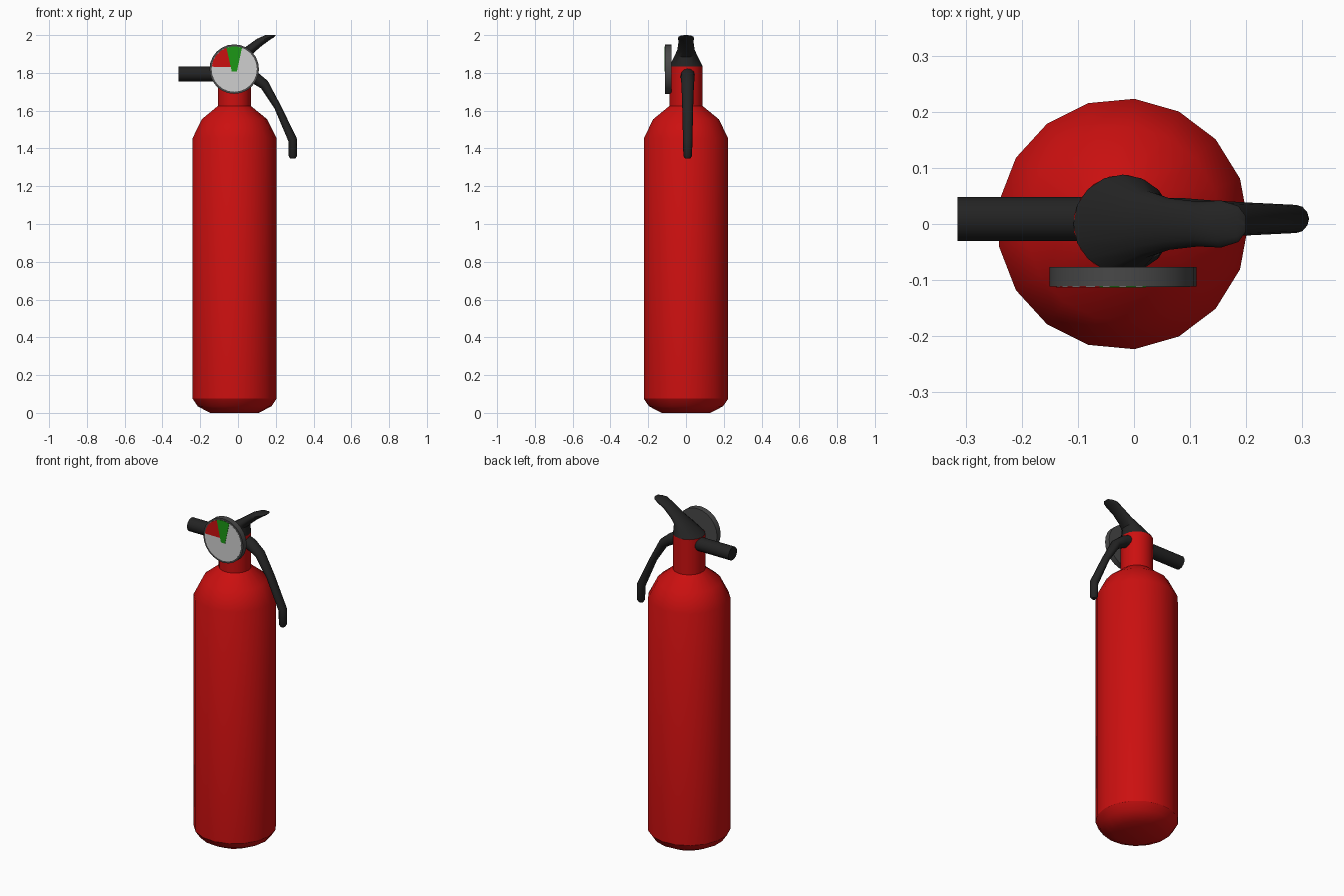
import bpy, bmesh, math
from mathutils import Matrix

cube = bpy.data.objects.get("Cube")
if cube:
    bpy.data.objects.remove(cube, do_unlink=True)


def material(name, rgb):
    m = bpy.data.materials.new(name)
    m.use_nodes = True
    m.diffuse_color = (*rgb, 1)
    m.node_tree.nodes["Principled BSDF"].inputs["Base Color"].default_value = (*rgb, 1)
    return m


red = material("red paint", (0.6, 0.005, 0.005))
black = material("black plastic", (0.017, 0.017, 0.017))
grey = material("dark grey metal", (0.065, 0.065, 0.065))
white = material("dial white", (0.62, 0.62, 0.62))
green = material("dial green", (0.012, 0.31, 0.008))


def finish(bm, name, mat, angle=30):
    bmesh.ops.recalc_face_normals(bm, faces=bm.faces)
    mesh = bpy.data.meshes.new(name)
    bm.to_mesh(mesh)
    bm.free()
    mesh.materials.append(mat)
    obj = bpy.data.objects.new(name, mesh)
    bpy.context.collection.objects.link(obj)
    bpy.ops.object.select_all(action="DESELECT")
    obj.select_set(True)
    bpy.context.view_layer.objects.active = obj
    bpy.ops.object.shade_smooth_by_angle(angle=math.radians(angle))
    return obj


def loft(name, mat, sections, sides, y=0.0, angle=30):
    """Elliptical sections: two opposite ends (x, z) and (x, z), then half width in y."""
    bm = bmesh.new()
    rings = []
    for ax, az, bx, bz, w in sections:
        ring = []
        for j in range(sides):
            t = math.tau * j / sides
            c = math.cos(t) / 2
            ring.append(bm.verts.new(((ax + bx) / 2 + c * (bx - ax),
                                      y + w * math.sin(t),
                                      (az + bz) / 2 + c * (bz - az))))
        rings.append(ring)
    for low, high in zip(rings, rings[1:]):
        for j in range(sides):
            k = (j + 1) % sides
            bm.faces.new((low[j], low[k], high[k], high[j]))
    bm.faces.new(rings[0])
    bm.faces.new(rings[-1])
    return finish(bm, name, mat, angle)


CX = -0.02


def turned(profile):
    return [(CX - r, z, CX + r, z, r) for r, z in profile]


# Tank and neck
loft("tank", red, turned([(0.13, 0), (0.197, 0.035), (0.224, 0.075), (0.224, 1.455),
                          (0.174, 1.555), (0.088, 1.625)]), 17, angle=33)
loft("neck", red, turned([(0.088, 1.6), (0.088, 1.835)]), 17)

# Valve head flowing into the upper lever
loft("upper_lever", black, [
    (-0.108, 1.835, 0.068, 1.835, 0.088),
    (-0.02, 1.895, 0.062, 1.885, 0.06),
    (0.04, 1.937, 0.085, 1.908, 0.046),
    (0.10, 1.98, 0.128, 1.945, 0.04),
    (0.145, 2.0, 0.165, 1.972, 0.042),
    (0.182, 2.0, 0.19, 1.988, 0.032),
    (0.197, 2.0, 0.2, 1.997, 0.015)], 16, angle=45)

# Lower carrying handle
loft("lower_handle", black, [
    (0.04, 1.833, 0.04, 1.757, 0.037),
    (0.095, 1.81, 0.085, 1.74, 0.037),
    (0.158, 1.757, 0.122, 1.718, 0.033),
    (0.225, 1.63, 0.193, 1.612, 0.029),
    (0.311, 1.455, 0.268, 1.435, 0.025),
    (0.312, 1.36, 0.268, 1.36, 0.023),
    (0.303, 1.346, 0.277, 1.346, 0.013)], 12, y=0.009, angle=45)

# Side nozzle
loft("nozzle", black, [(x, 1.755, x, 1.833, 0.04) for x in (-0.315, -0.06)], 14, y=0.009)

# Pressure gauge body
GZ, FRONT = 1.82, -0.111
bm = bmesh.new()
bmesh.ops.create_cone(bm, cap_ends=True, segments=24, radius1=0.131, radius2=0.131,
                      depth=0.034,
                      matrix=Matrix.Translation((CX, FRONT + 0.017, GZ))
                      @ Matrix.Rotation(math.pi / 2, 4, "X"))
finish(bm, "gauge_body", grey)


# Dial face and coloured zones, as thin plates
def dial_plate(name, mat, inner, start, end, lift, steps):
    bm = bmesh.new()
    points = list(inner)
    for i in range(steps + 1):
        t = math.radians(start + (end - start) * i / steps)
        points.append((CX + 0.12 * math.cos(t), GZ + 0.12 * math.sin(t)))
    front = [bm.verts.new((x, FRONT - lift, z)) for x, z in points]
    back = [bm.verts.new((x, FRONT + 0.001, z)) for x, z in points]
    bm.faces.new(front)
    bm.faces.new(back[::-1])
    for i in range(len(points)):
        k = (i + 1) % len(points)
        bm.faces.new((front[i], back[i], back[k], front[k]))
    finish(bm, name, mat)


dial_plate("dial_face", white, [], 0, 345, 0.001, 23)
dial_plate("dial_red_zone", red, [(-0.033, 1.832)], 110, 174, 0.002, 4)
dial_plate("dial_green_zone", green, [(-0.033, 1.807), (-0.006, 1.807)], 70, 110, 0.0025, 3)
